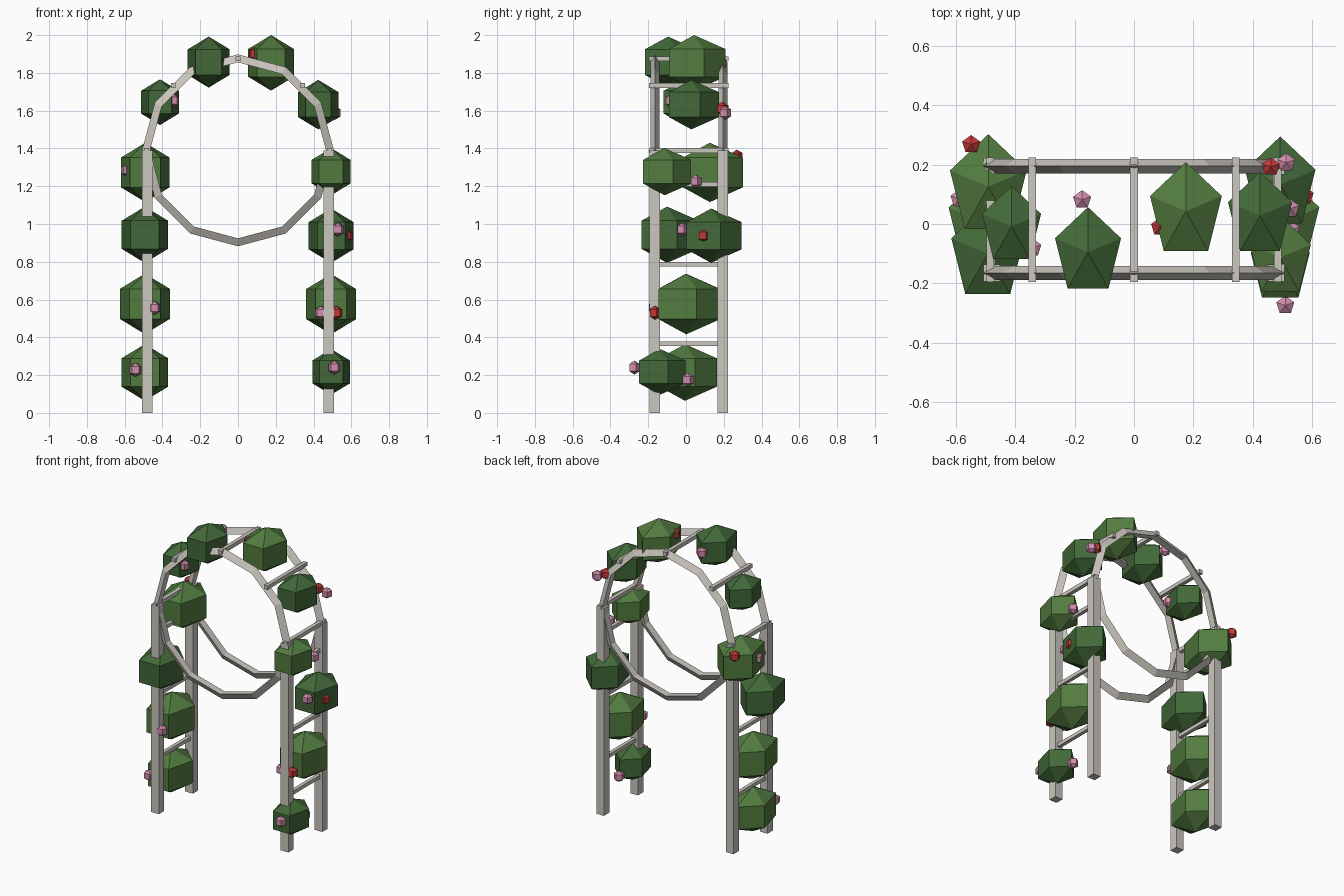
import bpy, math

def material(name, rgb):
    m = bpy.data.materials.new(name)
    m.diffuse_color = (*rgb, 1)
    return m

WOOD = material("painted_wood", (0.60, 0.57, 0.52))
LIGHT = material("light_leaf", (0.085, 0.20, 0.05))
DARK = material("dark_leaf", (0.055, 0.14, 0.04))
PINK = material("pink_petal", (0.65, 0.27, 0.42))
RED = material("red_petal", (0.55, 0.04, 0.04))

def finish(name, mat, scale=(1, 1, 1)):
    o = bpy.context.object
    o.name = name
    o.scale = scale
    o.data.materials.append(mat)
    return o

def box(name, loc, size):
    bpy.ops.mesh.primitive_cube_add(size=1, location=loc)
    return finish(name, WOOD, size)

def ball(name, loc, r, mat, scale=(1, 1, 1)):
    bpy.ops.mesh.primitive_uv_sphere_add(segments=5, ring_count=3, radius=r, location=loc)
    return finish(name, mat, scale)

YC, HALF, R, TOP = 0.015, 0.18, 0.48, 1.39

# Posts and the two triangular-section hoops
for side, y in (("front", YC - HALF), ("back", YC + HALF)):
    for hand, sx in (("left", -1), ("right", 1)):
        box(f"{side}_{hand}_post", (sx * R, y, TOP / 2), (0.056, 0.056, TOP))
    bpy.ops.mesh.primitive_torus_add(major_segments=12, minor_segments=3, major_radius=R,
                                     minor_radius=0.028, location=(0, y, TOP),
                                     rotation=(math.pi / 2, 0, 0))
    finish(f"{side}_hoop", WOOD)

# Rungs across the arch
for i in range(5):
    a = math.pi * i / 4
    box("arch_rung", (0.485 * math.cos(a), YC, TOP + 0.485 * math.sin(a)), (0.026, 0.42, 0.026))

# Rungs between the posts
for sx in (-1, 1):
    for z in (0.366, 0.788, 1.21):
        box("side_rung", (sx * R, YC, z), (0.024, 0.36, 0.024))

# Leaf clumps: x, y, z, radius, colour
for x, y, z, r, m in [
    (-0.493, -0.005, 0.214, 0.150, LIGHT), (0.493, -0.138, 0.217, 0.121, DARK),
    (-0.493, 0.000, 0.577, 0.160, LIGHT), (0.493, 0.001, 0.576, 0.160, LIGHT),
    (-0.493, -0.100, 0.943, 0.149, DARK), (0.493, 0.133, 0.938, 0.144, DARK),
    (-0.491, 0.126, 1.273, 0.157, LIGHT), (0.493, -0.113, 1.277, 0.125, LIGHT),
    (-0.413, -0.008, 1.645, 0.121, DARK), (0.425, 0.028, 1.632, 0.131, DARK),
    (-0.155, -0.095, 1.857, 0.135, DARK), (0.175, 0.043, 1.853, 0.147, LIGHT),
]:
    ball("leaf_clump", (x, y, z), r, m, (1, 1.3, 1))

# Blossoms
for x, y, z, m in [
    (0.51, -0.274, 0.24, PINK), (-0.543, -0.165, 0.228, PINK), (0.49, 0.01, 0.175, PINK),
    (-0.443, -0.17, 0.556, PINK), (0.438, -0.165, 0.53, PINK), (0.52, -0.165, 0.53, RED),
    (0.528, -0.02, 0.97, PINK), (0.575, 0.095, 0.938, RED), (0.527, 0.052, 1.225, PINK),
    (-0.549, 0.268, 1.357, RED), (-0.588, 0.085, 1.285, PINK), (-0.343, -0.08, 1.653, PINK),
    (0.461, 0.192, 1.61, RED), (0.513, 0.207, 1.588, PINK), (0.088, -0.01, 1.90, RED),
    (-0.175, 0.082, 1.878, PINK),
]:
    ball("blossom", (x, y, z), 0.037, m)
